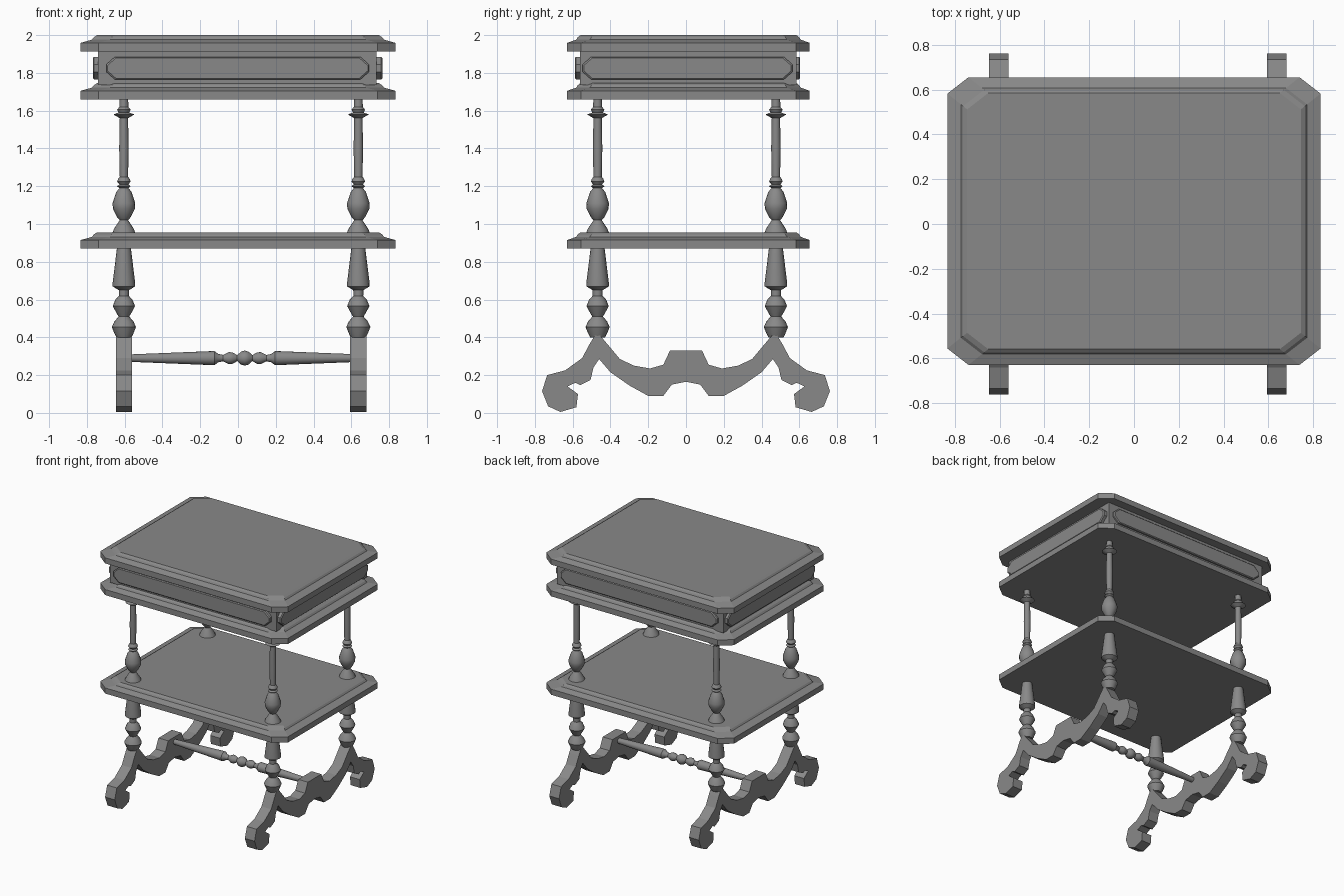
import bpy, bmesh, math
from mathutils import Matrix, Vector

cube = bpy.data.objects.get("Cube")
if cube:
    bpy.data.objects.remove(cube, do_unlink=True)

GREY = (0.25, 0.25, 0.25, 1)
wood = bpy.data.materials.new("grey_wood")
wood.use_nodes = True
wood.diffuse_color = GREY
wood.node_tree.nodes["Principled BSDF"].inputs["Base Color"].default_value = GREY


def finish(name, bm, smooth=False):
    bmesh.ops.recalc_face_normals(bm, faces=bm.faces)
    mesh = bpy.data.meshes.new(name)
    bm.to_mesh(mesh)
    bm.free()
    mesh.materials.append(wood)
    obj = bpy.data.objects.new(name, mesh)
    bpy.context.collection.objects.link(obj)
    if smooth:
        bpy.ops.object.select_all(action='DESELECT')
        obj.select_set(True)
        bpy.context.view_layer.objects.active = obj
        bpy.ops.object.shade_smooth_by_angle(angle=math.radians(35))
    return obj


def loft(name, rings, smooth=False):
    """Skin a stack of equal-length rings and cap both ends."""
    bm = bmesh.new()
    loops = [[bm.verts.new(p) for p in ring] for ring in rings]
    n = len(loops[0])
    for a, b in zip(loops, loops[1:]):
        for i in range(n):
            j = (i + 1) % n
            bm.faces.new((a[i], a[j], b[j], b[i]))
    bm.faces.new(loops[0])
    bm.faces.new(loops[-1])
    return finish(name, bm, smooth)


def octagon(hx, hy, cx, cy):
    """Rectangle with cut corners, counter-clockwise."""
    return [(hx, cy - hy), (hx, hy - cy), (hx - cx, hy), (cx - hx, hy),
            (-hx, hy - cy), (-hx, cy - hy), (cx - hx, -hy), (hx - cx, -hy)]


def turned(name, profile, matrix, sides=16):
    """Turned part from (radius, height) pairs along local z."""
    rings = []
    for r, h in profile:
        rings.append([matrix @ Vector((r * math.cos(math.tau * i / sides),
                                       r * math.sin(math.tau * i / sides), h))
                      for i in range(sides)])
    return loft(name, rings, True)


# Moulded trays: (inset, height) steps from the bottom edge inwards
TRAY = [(0, 0), (0, 0.045), (0.06, 0.062), (0.07, 0.075), (0.088, 0.086)]


def tray(name, z):
    rings = [[(x, y + 0.013, z + h) for x, y in
              octagon(0.833 - d, 0.642 - 0.8 * d, 0.094, 0.073)] for d, h in TRAY]
    loft(name, rings)


tray("shelf", 0.87)
tray("drawer_base", 1.66)
tray("table_top", 1.914)

# Drawer case
bm = bmesh.new()
bmesh.ops.create_cube(bm, size=1, matrix=Matrix.Translation((-0.004, 0.012, 1.83))
                      @ Matrix.Diagonal((1.476, 1.148, 0.19, 1)))
finish("drawer_case", bm)


# Raised cut-corner panels on all four sides
def panel(name, half_width, distance, turn):
    place = (Matrix.Translation((-0.002, 0.008, 1.825)) @ Matrix.Rotation(turn, 4, 'Z')
             @ Matrix.Translation((0, -distance, 0)) @ Matrix.Rotation(math.pi / 2, 4, 'X'))
    rings = [[place @ Vector((x, y, h)) for x, y in
              octagon(half_width - d, 0.06 - d, 0.045, 0.04)]
             for d, h in ((0, -0.04), (0, 0.02), (0.006, 0.026))]
    loft(name, rings)


for k, side in enumerate(("front", "left", "back", "right")):
    if k % 2 == 0:
        panel(side + "_panel", 0.695, 0.57, k * math.pi / 2)
    else:
        panel(side + "_panel", 0.555, 0.74, k * math.pi / 2)

# Turned columns above and below the shelf
UPPER = [(0.062, 0.95), (0.052, 0.975), (0.022, 1.02), (0.035, 1.035), (0.058, 1.08),
         (0.06, 1.11), (0.04, 1.17), (0.024, 1.19), (0.036, 1.2), (0.024, 1.21),
         (0.036, 1.225), (0.03, 1.24), (0.022, 1.25), (0.025, 1.4), (0.022, 1.56),
         (0.035, 1.568), (0.056, 1.58), (0.028, 1.59), (0.036, 1.605), (0.024, 1.62),
         (0.022, 1.67)]
LOWER = [(0.04, 0.4), (0.05, 0.42), (0.064, 0.455), (0.05, 0.485), (0.028, 0.51),
         (0.04, 0.53), (0.059, 0.565), (0.045, 0.6), (0.026, 0.62), (0.027, 0.65),
         (0.06, 0.67), (0.06, 0.685), (0.036, 0.88)]

LEG_X = {"right": -0.604, "left": 0.637}
for side, x in LEG_X.items():
    for end, y in (("front", -0.468), ("back", 0.476)):
        spot = Matrix.Translation((x, y, 0))
        turned(f"{end}_{side}_upper_column", UPPER, spot)
        turned(f"{end}_{side}_lower_column", LOWER, spot)

# Scrolled trestle feet: half outline from top centre round to bottom centre
HALF = [(0.085, 0.33), (0.12, 0.255), (0.19, 0.235), (0.275, 0.25), (0.35, 0.285),
        (0.4, 0.345), (0.455, 0.41), (0.483, 0.41), (0.51, 0.365), (0.55, 0.29),
        (0.64, 0.225), (0.735, 0.2), (0.762, 0.115), (0.73, 0.035), (0.665, 0.005),
        (0.58, 0.03), (0.572, 0.1), (0.627, 0.14), (0.585, 0.16), (0.56, 0.147),
        (0.505, 0.175), (0.49, 0.24), (0.46, 0.285), (0.4, 0.215), (0.3, 0.145),
        (0.2, 0.09), (0.12, 0.09), (0.075, 0.15)]
outline = HALF + [(0, 0.165)] + [(-y, z) for y, z in reversed(HALF)]
for side, x in LEG_X.items():
    loft(side + "_trestle_foot",
         [[(x + dx, y, z) for y, z in outline] for dx in (-0.043, 0.043)])

# Turned stretcher joining the two feet, mirrored about its middle bead
ARM = [(0.04, 0), (0.034, 0.02), (0.016, 0.04), (0.03, 0.065), (0.032, 0.085),
       (0.017, 0.115), (0.022, 0.14), (0.037, 0.16), (0.037, 0.175), (0.02, 0.6)]
rod = [(r, -h) for r, h in reversed(ARM[1:])] + ARM
turned("stretcher", rod, Matrix.Translation((0.016 + 0.02, 0, 0.29))
       @ Matrix.Rotation(math.pi / 2, 4, 'Y'))
